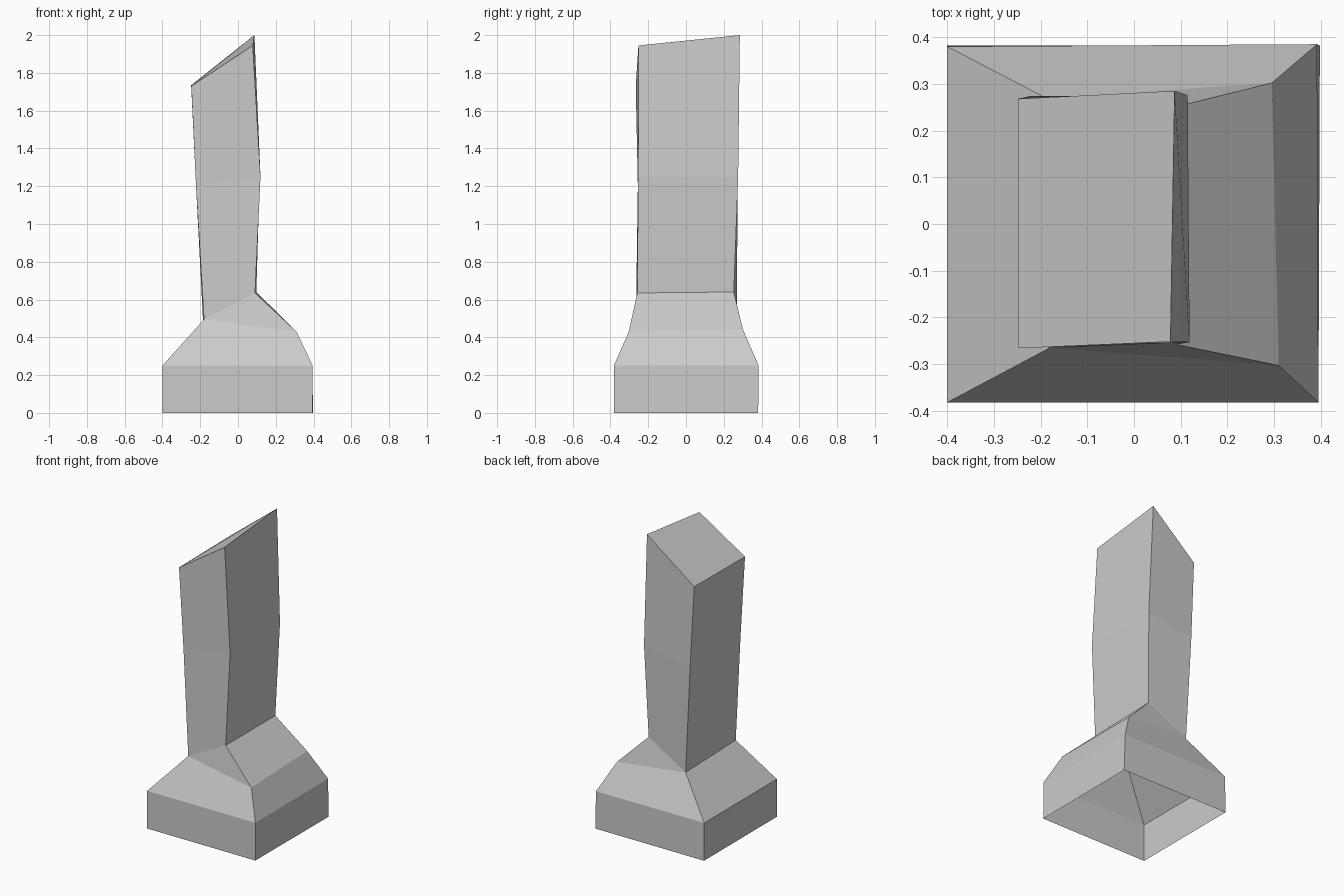
import bpy, bmesh

# Shared left-hand corners where the shaft meets the base
LF, LB = (-0.18, -0.265, 0.495), (-0.185, 0.268, 0.485)

# Rings of four corners from the ground up: front left, front right, back right, back left
rings = [
    [(-0.4, -0.382, 0), (0.395, -0.382, 0), (0.398, 0.382, 0), (-0.4, 0.382, 0)],
    [(-0.4, -0.382, 0.25), (0.395, -0.382, 0.25), (0.392, 0.385, 0.25), (-0.4, 0.38, 0.25)],
    [LF, (0.31, -0.303, 0.43), (0.295, 0.302, 0.44), LB],
    [LF, (0.09, -0.258, 0.635), (0.097, 0.253, 0.64), LB],
    [(-0.222, -0.255, 1.2), (0.119, -0.253, 1.25), (0.115, 0.276, 1.25), (-0.222, 0.274, 1.2)],
    [(-0.247, -0.266, 1.73), (0.078, -0.252, 1.945), (0.087, 0.285, 2.0), (-0.248, 0.268, 1.735)],
]

# Stone pillar: open underneath, stepped on the right, slanted broken top
bm = bmesh.new()
loops = [[bm.verts.new(p) for p in ring] for ring in rings]
for low, high in zip(loops, loops[1:]):
    for i in range(4):
        j = (i + 1) % 4
        if low[i].co == high[i].co and low[j].co == high[j].co:
            continue  # no step on the left side
        bm.faces.new((low[i], low[j], high[j], high[i]))
bm.faces.new(loops[-1])
bmesh.ops.remove_doubles(bm, verts=bm.verts, dist=0.0005)

mesh = bpy.data.meshes.new("broken_pillar")
bm.to_mesh(mesh)
bm.free()
pillar = bpy.data.objects.new("broken_pillar", mesh)
bpy.context.collection.objects.link(pillar)
